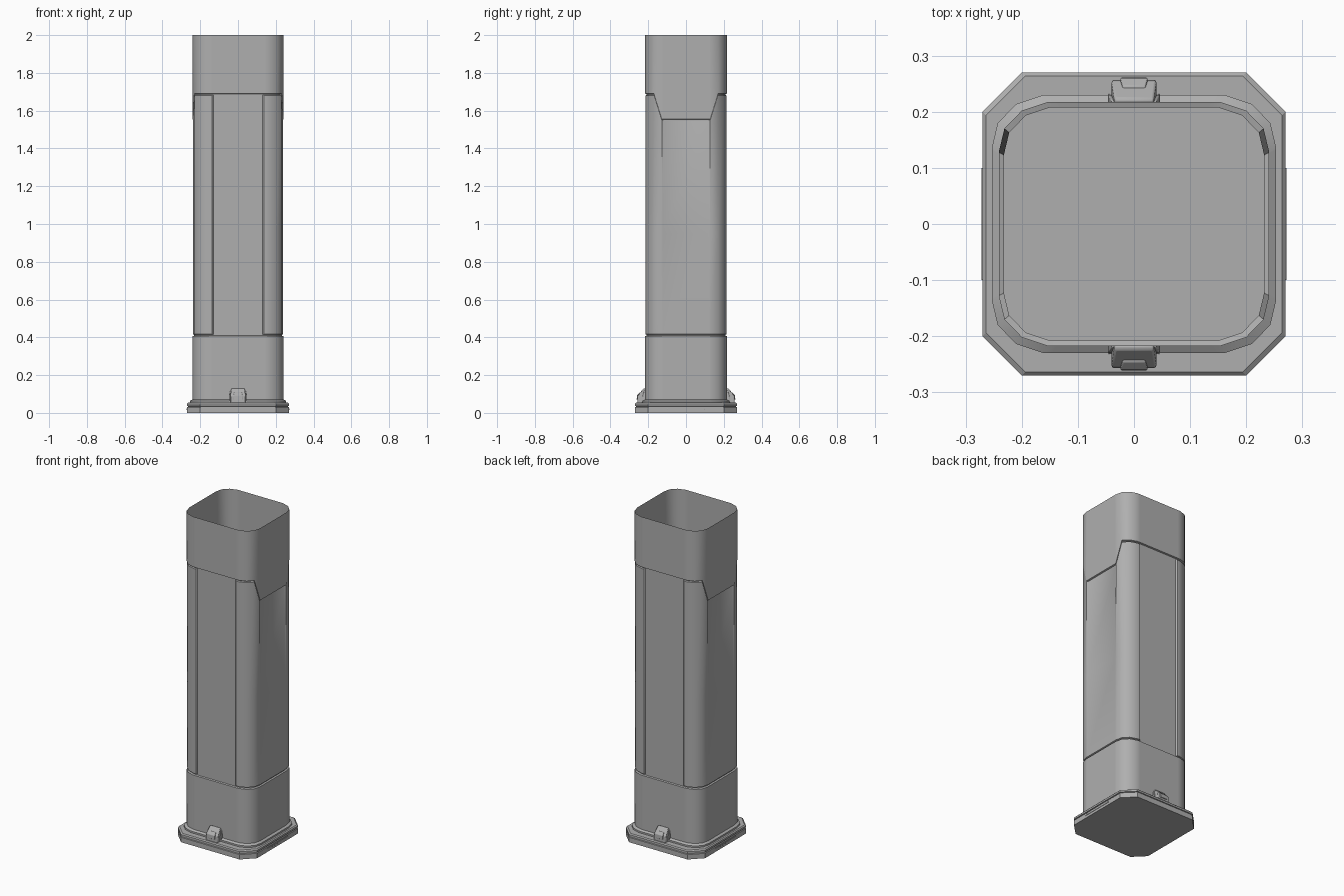
import bpy, bmesh, math

if "Cube" in bpy.data.objects:
    bpy.data.objects.remove(bpy.data.objects["Cube"])

# Mid grey used by every part
grey = bpy.data.materials.new("mid_grey")
grey.diffuse_color = (0.43, 0.43, 0.43, 1)
grey.use_nodes = True
grey.node_tree.nodes["Principled BSDF"].inputs["Base Color"].default_value = grey.diffuse_color


def loft(name, rings, cap_bottom=False, cap_top=False, angle=38):
    """Skin a stack of closed rings that share the same point count."""
    bm = bmesh.new()
    rows = [[bm.verts.new(p) for p in ring] for ring in rings]
    n = len(rows[0])
    for a, b in zip(rows, rows[1:]):
        for i in range(n):
            j = (i + 1) % n
            bm.faces.new((a[i], a[j], b[j], b[i]))
    if cap_bottom:
        bm.faces.new(rows[0][::-1])
    if cap_top:
        bm.faces.new(rows[-1])
    bmesh.ops.recalc_face_normals(bm, faces=bm.faces)
    me = bpy.data.meshes.new(name)
    bm.to_mesh(me)
    bm.free()
    me.materials.append(grey)
    ob = bpy.data.objects.new(name, me)
    bpy.context.collection.objects.link(ob)
    bpy.ops.object.select_all(action='DESELECT')
    ob.select_set(True)
    bpy.context.view_layer.objects.active = ob
    bpy.ops.object.shade_smooth_by_angle(angle=math.radians(angle))
    return ob


HX, HY = 0.241, 0.217
GAP, SKIN = 0.009, 0.002   # insets of the seams and panels, and of the corner shell

# One quarter of the column outline: x, y, seam height, inset at top, inset at foot
quarter = [
    (HX, 0.125, 1.555, GAP, SKIN),
    (HX, 0.128, 1.555, SKIN, SKIN),
    (0.231, 0.170, 1.69, SKIN, SKIN),
    (0.200, 0.202, 1.69, SKIN, SKIN),
    (0.155, HY, 1.69, SKIN, SKIN),
    (0.138, HY, 1.69, SKIN, SKIN),
    (0.135, HY, 1.69, GAP, GAP),
]


def flip(pts, sx, sy):
    return [(p[0] * sx, p[1] * sy, *p[2:]) for p in pts]


outline = (quarter + flip(quarter, -1, 1)[::-1]
           + flip(quarter, -1, -1) + flip(quarter, 1, -1)[::-1])


def ring(z, inset):
    """z and inset are functions of an outline point."""
    return [(p[0] * (1 - inset(p) / HX), p[1] * (1 - inset(p) / HY), z(p))
            for p in outline]


def flat(z, inset=0.0):
    return ring(lambda p: z, lambda p: inset)


# Column: lower sleeve, recessed body with panels, open upper sleeve
loft("column", [
    flat(0.05), flat(0.406), flat(0.409, GAP), flat(0.414, GAP),
    ring(lambda p: 0.417, lambda p: p[4]),
    ring(lambda p: 0.95, lambda p: p[4]),
    ring(lambda p: p[2] - 0.010, lambda p: p[3]),
    ring(lambda p: p[2] - 0.007, lambda p: GAP),
    ring(lambda p: p[2] - 0.003, lambda p: GAP),
    ring(lambda p: p[2], lambda p: 0.0),
    flat(2.0),
])

# Collar around the foot of the column
loft("foot_collar", [flat(0.045, -0.0125), flat(0.064, -0.0125), flat(0.072, 0.0)])


# Octagonal base plate with a shadow groove
def octagon(z, r):
    c = r - 0.07
    q = [(r, -c), (r, c), (c, r), (-c, r), (-r, c), (-r, -c), (-c, -r), (c, -r)]
    return [(x, y, z) for x, y in q]


loft("base_plate", [octagon(z, r) for z, r in (
    (0.0, 0.27), (0.030, 0.27), (0.032, 0.265), (0.035, 0.265),
    (0.037, 0.27), (0.048, 0.27), (0.054, 0.264))],
    cap_bottom=True, cap_top=True, angle=20)


# Boxes lofted from (z, half width, inner y, outer y), turned about z
def wedge(name, levels, turn, bevel):
    c, s = round(math.cos(turn)), round(math.sin(turn))
    rings = []
    for z, w, y0, y1 in levels:
        r = [(w, y0), (w, y1), (-w, y1), (-w, y0)]
        rings.append([(x * c - y * s, x * s + y * c, z) for x, y in r])
    ob = loft(name, rings, True, True, 30)
    m = ob.modifiers.new("bevel", 'BEVEL')
    m.width, m.segments = bevel, 2
    return ob


# Latches on the back and front
for side, t in (("back", 0), ("front", math.pi)):
    wedge("latch_" + side, [(0.05, 0.040, 0.215, 0.257), (0.092, 0.040, 0.215, 0.256),
                            (0.130, 0.035, 0.215, 0.224)], t, 0.004)
    wedge("latch_flange_" + side, [(0.05, 0.046, 0.215, 0.232), (0.090, 0.046, 0.215, 0.230),
                                   (0.122, 0.040, 0.215, 0.220)], t, 0.002)
    wedge("latch_tab_" + side, [(0.070, 0.024, 0.24, 0.261), (0.094, 0.024, 0.23, 0.260),
                                (0.108, 0.020, 0.23, 0.246)], t, 0.002)

# Thin grip strips on the left and right edges of the base
for side, t in (("right", -math.pi / 2), ("left", math.pi / 2)):
    wedge("base_strip_" + side, [(0.015, 0.10, 0.26, 0.272), (0.023, 0.10, 0.26, 0.272)],
          t, 0.001)
